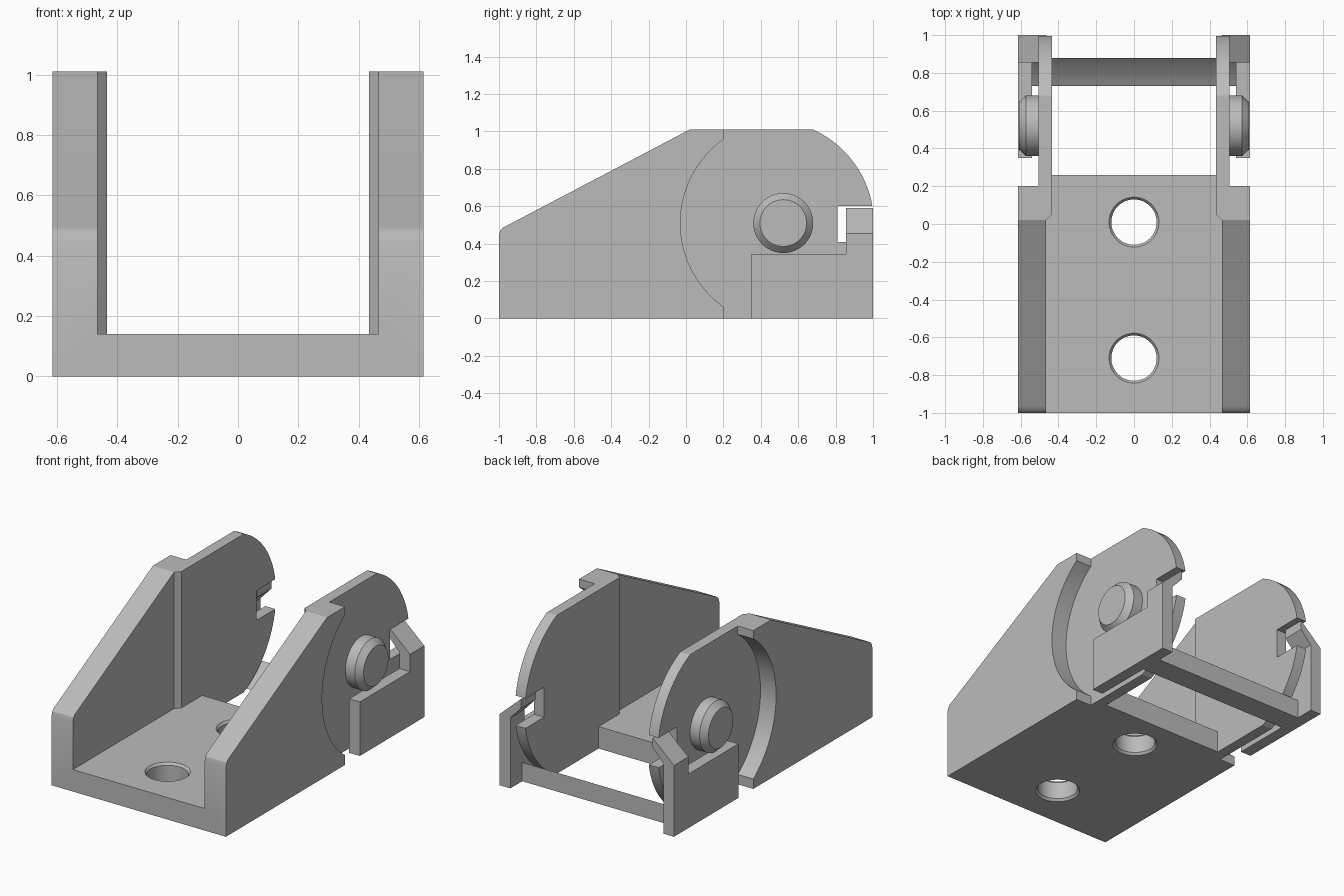
import bpy, bmesh
from math import sin, cos, radians, pi
from mathutils import Vector

cube = bpy.data.objects.get("Cube")
if cube:
    bpy.data.objects.remove(cube, do_unlink=True)

GREY = (0.5, 0.5, 0.5, 1.0)
metal = bpy.data.materials.new("plain grey")
metal.use_nodes = True
metal.diffuse_color = GREY
metal.node_tree.nodes["Principled BSDF"].inputs["Base Color"].default_value = GREY


def finish(name, bm):
    bmesh.ops.recalc_face_normals(bm, faces=bm.faces)
    mesh = bpy.data.meshes.new(name)
    bm.to_mesh(mesh)
    bm.free()
    mesh.materials.append(metal)
    obj = bpy.data.objects.new(name, mesh)
    bpy.context.collection.objects.link(obj)
    return obj


def prism(name, outline, axis, lo, hi):
    """Extrude a 2D outline along an axis: x takes (y, z), y takes (x, z), z takes (x, y)."""
    place = {"x": lambda a, b, t: (t, a, b),
             "y": lambda a, b, t: (a, t, b),
             "z": lambda a, b, t: (a, b, t)}[axis]
    bm = bmesh.new()
    face = bm.faces.new([bm.verts.new(place(a, b, lo)) for a, b in outline])
    grown = bmesh.ops.extrude_face_region(bm, geom=[face])["geom"]
    bmesh.ops.translate(bm, verts=[v for v in grown if isinstance(v, bmesh.types.BMVert)],
                        vec=Vector(place(0, 0, hi - lo)))
    return finish(name, bm)


def lathe(name, profile, axis, centre, steps=64):
    """Stack of rings (radius, position) along an axis with capped ends."""
    bm = bmesh.new()
    rings = []
    for r, t in profile:
        ring = []
        for i in range(steps):
            a = 2 * pi * i / steps
            u, v = centre[0] + r * cos(a), centre[1] + r * sin(a)
            ring.append(bm.verts.new((t, u, v) if axis == "x" else (u, v, t)))
        rings.append(ring)
    for low, high in zip(rings, rings[1:]):
        for i in range(steps):
            j = (i + 1) % steps
            bm.faces.new((low[i], low[j], high[j], high[i]))
    bm.faces.new(rings[0])
    bm.faces.new(rings[-1])
    return finish(name, bm)


def rect(a0, a1, b0, b1):
    return [(a0, b0), (a1, b0), (a1, b1), (a0, b1)]


def arc(cy, cz, r, start, end, steps=32):
    return [(cy + r * cos(radians(start + (end - start) * i / steps)),
             cz + r * sin(radians(start + (end - start) * i / steps))) for i in range(steps + 1)]


def combine(target, tool, operation):
    mod = target.modifiers.new("join", "BOOLEAN")
    mod.operation = operation
    mod.solver = "EXACT"
    mod.object = tool
    bpy.context.view_layer.objects.active = target
    bpy.ops.object.modifier_apply(modifier=mod.name)
    bpy.data.objects.remove(tool, do_unlink=True)


def span(side, a, b):
    return sorted((side * a, side * b))


def smooth(obj):
    bpy.ops.object.select_all(action="DESELECT")
    obj.select_set(True)
    bpy.context.view_layer.objects.active = obj
    bpy.ops.object.shade_smooth_by_angle(angle=radians(25))


TOP = 1.01
PIN = (0.52, 0.51)
wall_profile = [(-1, 0), (0.2, 0), (0.2, TOP), (0.02, TOP), (-0.96, 0.495),
                (-0.98, 0.485), (-0.993, 0.47), (-1, 0.445)]
ear_profile = [(0.05, 0)] + arc(0.45, 0.505, 0.555, -65.5, 65.5) + [(0.05, TOP)]
ear_profile[1] = (ear_profile[1][0], 0)
ear_profile[-2] = (ear_profile[-2][0], TOP)

# Bracket: floor plate, side walls with round recess, thin ears with notch
bracket = prism("bracket", rect(-0.48, 0.48, 0, 0.14), "y", -1, 0.26)
for side in (1, -1):
    wall = prism("wall", wall_profile, "x", *span(side, 0.465, 0.615))
    recess = lathe("recess", [(0.55, side * 0.505), (0.55, side * 0.7)], "x", PIN, 96)
    combine(wall, recess, "DIFFERENCE")
    ear = prism("ear", ear_profile, "x", *span(side, 0.435, 0.505))
    notch = prism("notch", rect(0.81, 1.1, 0.41, 0.6), "x", *span(side, 0.4, 0.55))
    combine(ear, notch, "DIFFERENCE")
    corner = prism("corner", [(side * x, y) for x, y in
                   ((0.465, 0.02), (0.435, 0.05), (0.49, 0.05), (0.49, 0.02))], "z", 0, TOP)
    for part in (wall, ear, corner):
        combine(bracket, part, "UNION")

# Countersunk screw holes in the floor
for y in (0.01, -0.71):
    hole = lathe("hole", [(0.14, -0.01), (0.12, 0.015), (0.12, 0.125), (0.14, 0.15)], "z", (0, y))
    combine(bracket, hole, "DIFFERENCE")
smooth(bracket)

# Pivot pin heads on the outside of the ears
for side, label in ((1, "left"), (-1, "right")):
    pin = lathe(label + "_pin", [(0.16, side * 0.5), (0.16, side * 0.572), (0.125, side * 0.61)],
                "x", PIN)
    smooth(pin)

# Retaining clip: cross bar hollowed to clear the ears, side plates, hooked posts
bar_profile = [(0.88, 0)] + arc(0.45, 0.505, 0.577, -41.8, -61.1, 12)
bar_profile[-1] = (0.73, 0)
clip = prism("clip", bar_profile, "x", -0.56, 0.56)
hook_profile = [(0.54, 0), (0.615, 0), (0.615, 0.455), (0.465, 0.59), (0.465, 0.53), (0.54, 0.45)]
for side in (1, -1):
    plate = prism("plate", rect(0.35, 0.9, 0, 0.345), "x", *span(side, 0.54, 0.615))
    post = prism("post", [(side * x, z) for x, z in hook_profile], "y", 0.855, 1.0)
    combine(clip, plate, "UNION")
    combine(clip, post, "UNION")
smooth(clip)
